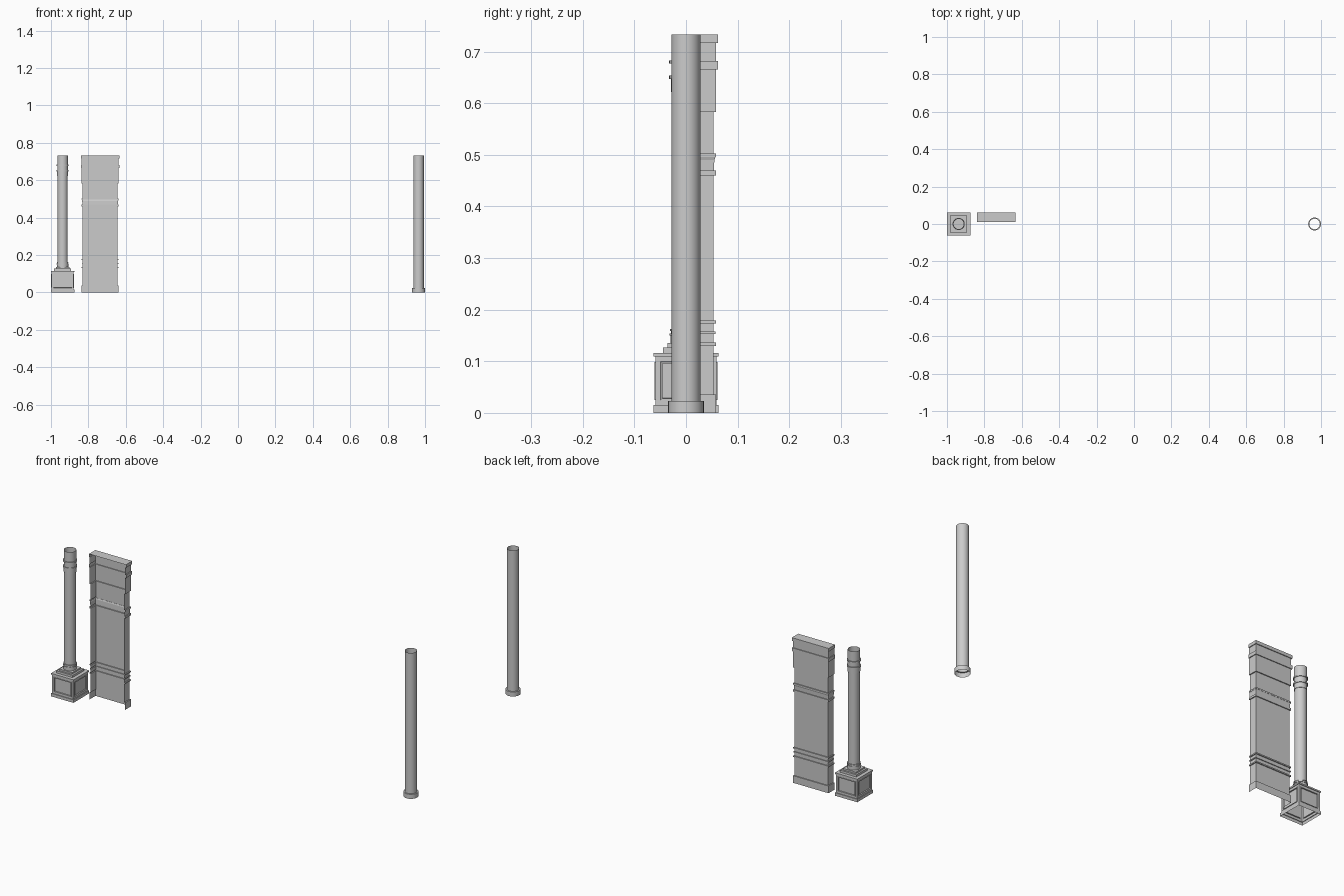
import bpy, bmesh, math

if "Cube" in bpy.data.objects:
    bpy.data.objects.remove(bpy.data.objects["Cube"])


def loft(name, profile, ring, closed=True, cap=False, smooth=False, panels=None):
    """Stack rings given by ring(size) along a (size, z) profile."""
    bm = bmesh.new()
    rows = [[bm.verts.new((x, y, z)) for x, y in ring(s)] for s, z in profile]
    n = len(rows[0])
    recess = []
    for r, (a, b) in enumerate(zip(rows, rows[1:])):
        for i in range(n if closed else n - 1):
            j = (i + 1) % n
            f = bm.faces.new((a[i], a[j], b[j], b[i]))
            if r == panels:
                recess.append(f)
    if cap:
        bm.faces.new(rows[-1])
    bmesh.ops.recalc_face_normals(bm, faces=bm.faces[:])
    # recessed panels with a raised bead
    if recess:
        bmesh.ops.inset_individual(bm, faces=recess, thickness=0.014)
        bmesh.ops.inset_individual(bm, faces=recess, thickness=0.0005, depth=0.002)
        bmesh.ops.inset_individual(bm, faces=recess, thickness=0.004)
        bmesh.ops.inset_individual(bm, faces=recess, thickness=0.0005, depth=-0.006)
    me = bpy.data.meshes.new(name)
    bm.to_mesh(me)
    bm.free()
    ob = bpy.data.objects.new(name, me)
    bpy.context.collection.objects.link(ob)
    if smooth:
        bpy.ops.object.select_all(action='DESELECT')
        bpy.context.view_layer.objects.active = ob
        ob.select_set(True)
        bpy.ops.object.shade_smooth_by_angle(angle=math.radians(30))
    return ob


def circle(cx, n=32):
    return lambda r: [(cx + r * math.cos(2 * math.pi * i / n),
                       r * math.sin(2 * math.pi * i / n)) for i in range(n)]


def square(cx):
    return lambda h: [(cx - h, -h), (cx + h, -h), (cx + h, h), (cx - h, h)]


def u_shape(cx, front):
    # size = back depth; the sides step out with it
    return lambda y: [(cx - y - 0.041, front), (cx - y - 0.041, y),
                      (cx + y + 0.041, y), (cx + y + 0.041, front)]


def steps(bands):
    """Turn (size, z_top) bands into a stepped profile from z = bands[0]."""
    z, out = bands[0], []
    for s, top in bands[1:]:
        out += [(s, z), (s, top)]
        z = top
    return out


TOP = 0.733
LX, PX, RX = -0.9375, -0.737, 0.9655

# plain column on the right, open ended
loft("plain_column", steps([0, (0.0345, 0.023), (0.028, TOP)]), circle(RX), smooth=True)

# square pedestal with recessed panels and two plinth steps
loft("pedestal", steps([0, (0.0625, 0.015), (0.059, 0.109), (0.0625, 0.116),
                        (0.045, 0.127), (0.036, 0.135)]),
     square(LX), cap=True, panels=2)

# banded column on the pedestal
loft("banded_column",
     steps([0.135, (0.030, 0.150), (0.032, 0.154), (0.029, 0.159), (0.031, 0.163),
            (0.027, 0.622), (0.029, 0.647), (0.0325, 0.654), (0.0285, 0.677),
            (0.0325, 0.683), (0.0285, TOP)]),
     circle(LX), smooth=True)

# open-fronted pilaster with mouldings on back and sides
lower = steps([0, (0.058, 0.036), (0.053, 0.130), (0.058, 0.136), (0.053, 0.153),
               (0.057, 0.158), (0.053, 0.173), (0.058, 0.179), (0.053, 0.460),
               (0.058, 0.470)])
upper = steps([0.496, (0.058, 0.503), (0.053, 0.583), (0.058, 0.665), (0.062, 0.682),
               (0.058, 0.717), (0.062, TOP)])
loft("pilaster", lower + [(0.054, 0.470), (0.055, 0.490), (0.057, 0.496)] + upper,
     u_shape(PX, 0.011), closed=False, cap=True)
